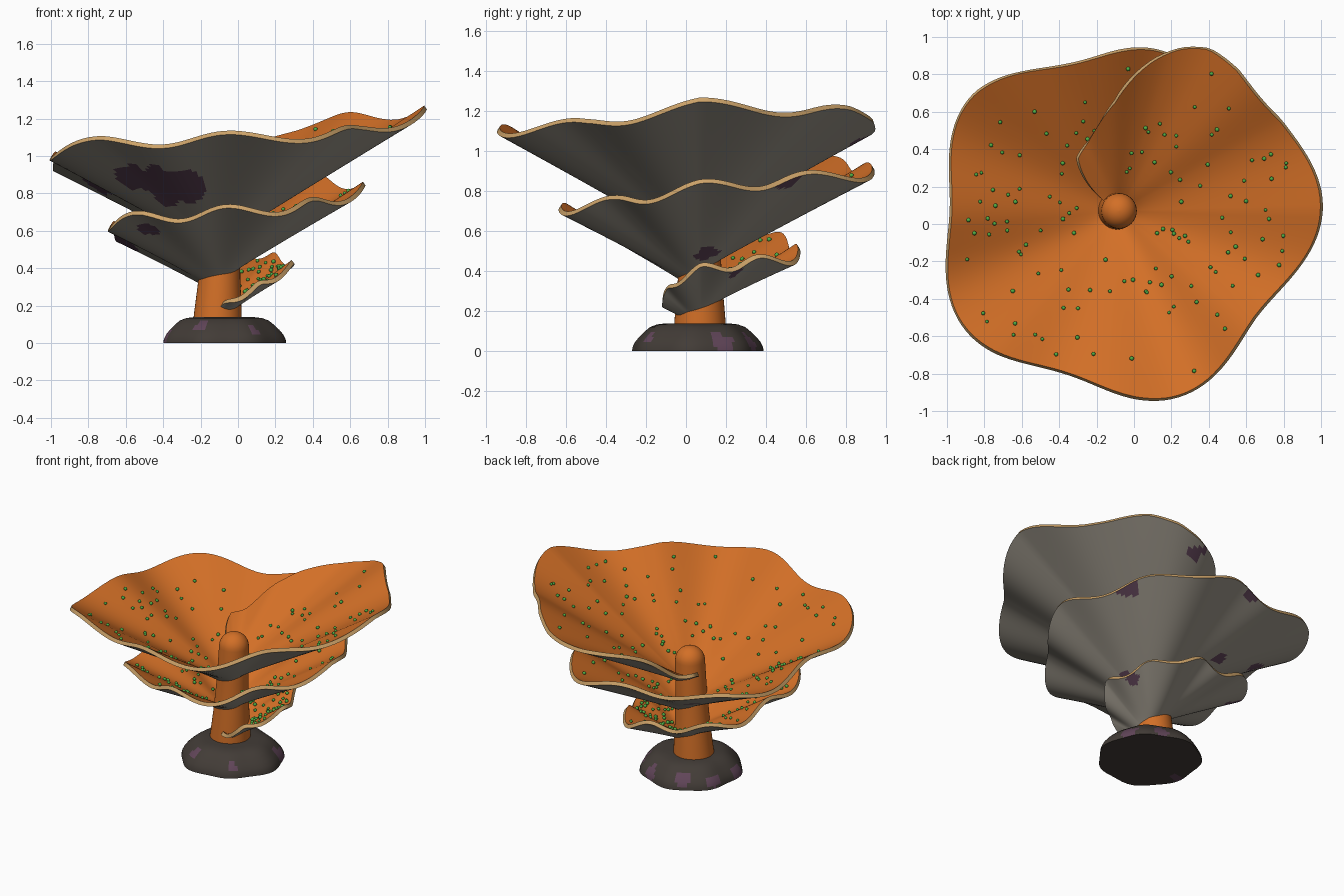
import bpy, bmesh, math, random
from mathutils import Vector, Matrix

random.seed(4)
if "Cube" in bpy.data.objects:
    bpy.data.objects.remove(bpy.data.objects["Cube"], do_unlink=True)


def material(name, rgb):
    m = bpy.data.materials.new(name)
    m.use_nodes = True
    m.diffuse_color = (*rgb, 1)
    bsdf = m.node_tree.nodes["Principled BSDF"]
    bsdf.inputs["Base Color"].default_value = (*rgb, 1)
    bsdf.inputs["Roughness"].default_value = 0.8
    return m


orange = material("orange", (0.65, 0.16, 0.02))
grey = material("warm grey", (0.33, 0.30, 0.25))
tan = material("pale tan", (0.6, 0.36, 0.14))
purple = material("dull purple", (0.12, 0.06, 0.1))
rock = material("dark rock", (0.055, 0.045, 0.038))
green = material("green", (0.08, 0.42, 0.06))


def make_object(name, bm, mats):
    mesh = bpy.data.meshes.new(name)
    bm.to_mesh(mesh)
    bm.free()
    for m in mats:
        mesh.materials.append(m)
    ob = bpy.data.objects.new(name, mesh)
    bpy.context.collection.objects.link(ob)
    return ob


def activate(ob):
    bpy.ops.object.select_all(action='DESELECT')
    ob.select_set(True)
    bpy.context.view_layer.objects.active = ob


def smooth(ob, angle=40):
    activate(ob)
    bpy.ops.object.shade_smooth_by_angle(angle=math.radians(angle))


def grid(rows, closed):
    """Skin a list of vertex rows into quads."""
    bm = bmesh.new()
    vs = [[bm.verts.new(p) for p in row] for row in rows]
    n = len(rows[0])
    for a, b in zip(vs, vs[1:]):
        for j in range(n if closed else n - 1):
            k = (j + 1) % n
            bm.faces.new((a[j], a[k], b[k], b[j]))
    return bm, vs


# Spiral frond: turn angle, mean rim radius, mean rim height
AXIS = Vector((-0.08, 0.07, 0))
RIM = [(-95, .10, .20), (-50, .24, .29), (0, .34, .42), (72, .46, .48),
       (140, .56, .57), (180, .62, .62), (230, .66, .68), (270, .67, .71),
       (318, .68, .75), (360, .70, .83), (432, .82, .90), (501, .93, .95),
       (548, .96, 1.0), (590, .97, 1.08), (640, .97, 1.11), (682, .98, 1.14),
       (720, 1.01, 1.24), (749, 1.04, 1.22), (770, 1.0, 1.20), (781, .95, 1.18),
       (789, .87, 1.15), (797, .775, 1.10), (812, .585, .98), (835, .42, .87),
       (848, .35, .83), (866, .10, .72)]


def rim(t):
    for a, b in zip(RIM, RIM[1:]):
        if t <= b[0]:
            f = (t - a[0]) / (b[0] - a[0])
            return a[1] + f * (b[1] - a[1]), a[2] + f * (b[2] - a[2])
    return RIM[-1][1:]


def frond_point(t, v):
    """Point at turn angle t (degrees), v from column (0) to rim (1)."""
    r, z = rim(t)
    a = math.radians(t)
    wave = 0.03 * min(1, r / 0.5) * math.cos(8 * a - 0.2)
    r *= 1 + 0.065 * math.cos(5 * a)
    root = 0.17 + 0.2 * (t + 90) / 360
    rad = 0.06 + (r - 0.06) * v
    height = root + (z - root) * v + wave * v ** 1.5
    return AXIS + Vector((rad * math.cos(a), rad * math.sin(a), height))


START, END, STEPS, ROWS = -95, 866, 480, 32
angles = [START + (END - START) * i / STEPS for i in range(STEPS + 1)]
bm, _ = grid([[frond_point(t, j / ROWS) for j in range(ROWS + 1)] for t in angles], False)
bmesh.ops.recalc_face_normals(bm, faces=bm.faces)
if sum(f.normal.z for f in bm.faces) < 0:
    bmesh.ops.reverse_faces(bm, faces=bm.faces)

# Purple blotches on the underside: turn angle, radial position, size
BLOTCHES = [(600, .58, .19), (588, .66, .12), (369, .2, .06), (30, .9, .04),
            (532, .72, .08), (516, .68, .05), (165, .9, .09), (485, .45, .05),
            (398, .98, .07), (225, .8, .06), (462, 1, .06), (790, .9, .05)]
spots = [(frond_point(t, v), s) for t, v, s in BLOTCHES]


def in_spot(p, spots):
    for c, s in spots:
        d = p - c
        a = math.atan2(d.z + d.y, d.x)
        if d.length < s * (1 + 0.16 * math.sin(3 * a + c.x * 9) + 0.08 * math.sin(7 * a)):
            return True
    return False


for f in bm.faces:
    f.material_index = 3 if in_spot(f.calc_center_median(), spots) else 0
frond = make_object("spiral_frond", bm, [orange, grey, tan, orange, purple, tan])
shell = frond.modifiers.new("thickness", 'SOLIDIFY')
shell.thickness = 0.025
shell.offset = -1
shell.material_offset = 1
shell.material_offset_rim = 2
activate(frond)
bpy.ops.object.modifier_apply(modifier=shell.name)
smooth(frond)


# Turned parts: profile of (radius, height), optional lean and outline wobble
def lathe(profile, sides, centre, wobble=lambda a: 1):
    rows = []
    for r, z in profile:
        c = centre(z)
        row = []
        for i in range(sides):
            a = math.tau * i / sides
            k = r * wobble(a)
            row.append((c[0] + k * math.cos(a), c[1] + k * math.sin(a), z))
        rows.append(row)
    bm, vs = grid(rows, True)
    bm.faces.new(vs[0][::-1])
    bm.faces.new(vs[-1])
    return bm


# Column with a domed top
DOME = 0.095
column = [(.13, .1), (.128, .15), (.112, .34), (.1, .55), (DOME, .77)]
column += [(DOME * math.cos(a), .77 + DOME * math.sin(a))
           for a in (math.radians(d) for d in range(12, 90, 11))]
bm = lathe(column, 40, lambda z: (-0.115 + 0.035 * min(1, z / 0.77), 0.07))
smooth(make_object("column", bm, [orange]))

# Rock foot
foot = [(.12, 0), (.24, 0), (.325, 0), (.322, .02), (.31, .045), (.29, .07),
        (.265, .095), (.235, .12), (.2, .133), (.16, .138), (.08, .138)]
bm = lathe(foot, 96, lambda z: (-0.08, 0.055),
           lambda a: 1 + 0.025 * math.cos(7 * a + 1) + 0.02 * math.cos(3 * a))
rock_spots = [(Vector(p), s) for p, s in [
    ((-.4, -.02, .03), .06), ((.22, .2, .07), .07), ((-.2, -.2, .1), .035),
    ((-.2, .33, .06), .05), ((.05, .34, .06), .06), ((-.36, .2, .05), .05),
    ((.1, -.2, .08), .04)]]
for f in bm.faces:
    f.material_index = int(in_spot(f.calc_center_median(), rock_spots))
smooth(make_object("rock_foot", bm, [rock, purple]), 50)

# Green polyps scattered over the upper surface
bm = bmesh.new()
for i in range(290):
    t = random.uniform(-30, 800)
    v = random.uniform(0.2, 0.92)
    spot = frond_point(t, v) + Vector((0, 0, 0.006))
    bmesh.ops.create_icosphere(bm, subdivisions=2, radius=random.uniform(.009, .012),
                               matrix=Matrix.Translation(spot))
smooth(make_object("polyps", bm, [green]), 60)
